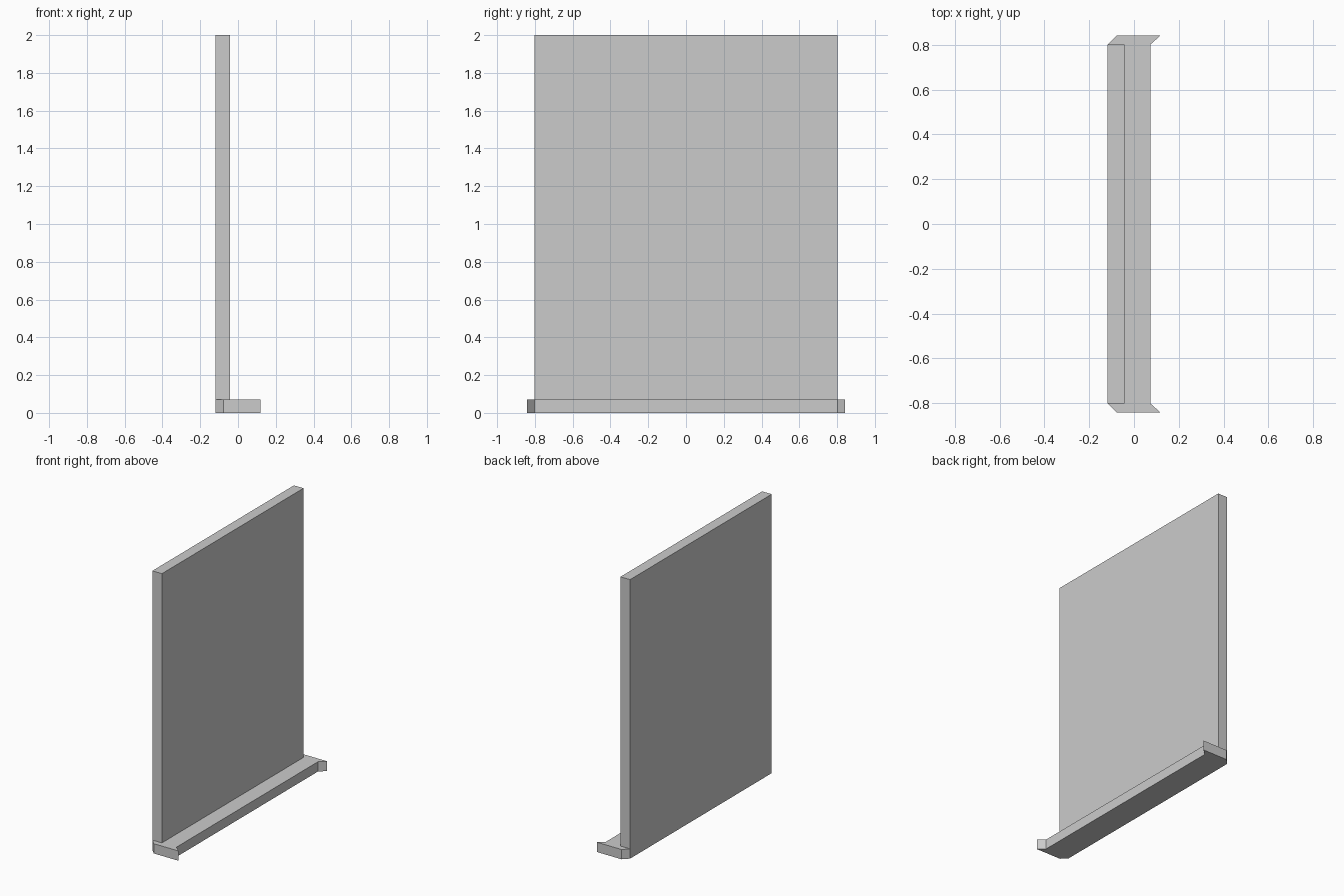
import bpy, bmesh

if "Cube" in bpy.data.objects:
    bpy.data.objects.remove(bpy.data.objects["Cube"])


def extrude_outline(name, outline, z0, z1):
    """Closed prism from an XY outline, between two heights."""
    bm = bmesh.new()
    face = bm.faces.new([bm.verts.new((x, y, z0)) for x, y in outline])
    result = bmesh.ops.extrude_face_region(bm, geom=[face])
    top = [v for v in result["geom"] if isinstance(v, bmesh.types.BMVert)]
    bmesh.ops.translate(bm, verts=top, vec=(0, 0, z1 - z0))
    bmesh.ops.recalc_face_normals(bm, faces=bm.faces)
    mesh = bpy.data.meshes.new(name)
    bm.to_mesh(mesh)
    bm.free()
    obj = bpy.data.objects.new(name, mesh)
    bpy.context.collection.objects.link(obj)
    return obj


def mirrored(half):
    """Complete a half outline by reflecting it across y = 0."""
    return half + [(x, -y) for x, y in reversed(half)]


BASE_TOP = 0.07

# Base rail: chamfered back corners, pointed lips at the front ends
extrude_outline("base_rail", mirrored([
    (-0.118, 0.802), (-0.078, 0.842), (0.118, 0.842), (0.073, 0.802)]),
    0, BASE_TOP)

# Upright panel, flush with the back of the rail
extrude_outline("upright_panel", mirrored([
    (-0.118, 0.802), (-0.042, 0.802)]), BASE_TOP, 2.0)
